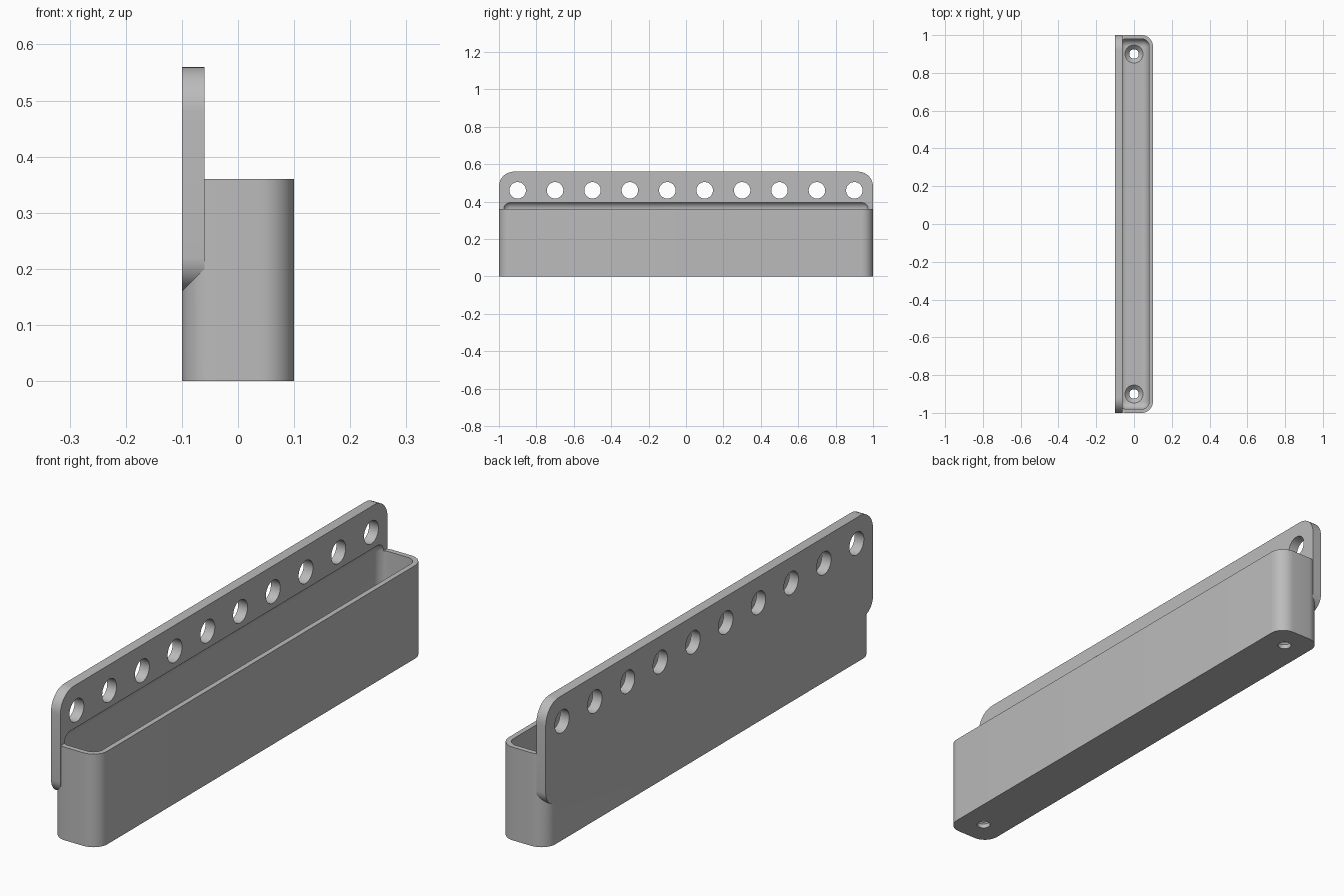
import bpy
import bmesh
import math
from mathutils import Matrix, Vector

if "Cube" in bpy.data.objects:
    bpy.data.objects.remove(bpy.data.objects["Cube"])

GREY = (0.5, 0.5, 0.5)
mat = bpy.data.materials.new("grey_plastic")
mat.use_nodes = True
mat.diffuse_color = (*GREY, 1)
mat.node_tree.nodes["Principled BSDF"].inputs["Base Color"].default_value = (*GREY, 1)


def finish(name, bm):
    bmesh.ops.recalc_face_normals(bm, faces=bm.faces[:])
    mesh = bpy.data.meshes.new(name)
    bm.to_mesh(mesh)
    bm.free()
    mesh.materials.append(mat)
    obj = bpy.data.objects.new(name, mesh)
    bpy.context.collection.objects.link(obj)
    return obj


def block(name, low, high, rounds):
    """Box between two corners; rounds = (edge test, radius) pairs."""
    low, high = Vector(low), Vector(high)
    bm = bmesh.new()
    bmesh.ops.create_cube(bm, size=1)
    for v in bm.verts:
        v.co = (low + high) / 2 + v.co * (high - low)
    for test, radius in rounds:
        edges = [e for e in bm.edges
                 if test((e.verts[0].co - e.verts[1].co).normalized(),
                         (e.verts[0].co + e.verts[1].co) / 2)]
        bmesh.ops.bevel(bm, geom=edges, offset=radius, segments=10,
                        profile=0.5, affect='EDGES', clamp_overlap=False)
    return finish(name, bm)


def add_cylinder(bm, matrix, r_low, r_high, depth):
    bmesh.ops.create_cone(bm, cap_ends=True, segments=48, radius1=r_low,
                          radius2=r_high, depth=depth, matrix=matrix)


def combine(target, other, operation):
    mod = target.modifiers.new(operation.lower(), 'BOOLEAN')
    mod.operation = operation
    mod.solver = 'EXACT'
    mod.object = other
    bpy.context.view_layer.objects.active = target
    bpy.ops.object.modifier_apply(modifier=mod.name)
    bpy.data.objects.remove(other)


# Tray body with rounded upright corners
tray = block("wall_tray", (-0.1, -1, 0), (0.1, 1, 0.36),
             [(lambda d, m: abs(d.z) > 0.9, 0.06)])

# Mounting plate, rounded at its top and bottom corners
plate = block("mounting_plate", (-0.1, -1, 0.16), (-0.06, 1, 0.56),
              [(lambda d, m: abs(d.x) > 0.9 and m.z > 0.5, 0.08),
               (lambda d, m: abs(d.x) > 0.9 and m.z < 0.17, 0.06)])
combine(tray, plate, 'UNION')

# Hollow with filleted edges, running slightly up into the plate
hollow = block("hollow_cutter", (-0.08, -0.98, 0.04), (0.08, 0.98, 0.40),
               [(lambda d, m: True, 0.04)])
combine(tray, hollow, 'DIFFERENCE')

# Row of round holes through the plate
bm = bmesh.new()
for i in range(10):
    place = Matrix.Translation((-0.08, -0.9 + 0.2 * i, 0.46))
    add_cylinder(bm, place @ Matrix.Rotation(math.pi / 2, 4, 'Y'), 0.044, 0.044, 0.1)
combine(tray, finish("hole_cutter", bm), 'DIFFERENCE')

# Countersunk drain holes in the floor
for y in (-0.9, 0.9):
    for z, r_low, r_high, depth in ((0.03, 0.025, 0.025, 0.1),
                                    (0.03, 0.025, 0.05, 0.025),
                                    (0.06, 0.05, 0.05, 0.04)):
        bm = bmesh.new()
        add_cylinder(bm, Matrix.Translation((0, y, z)), r_low, r_high, depth)
        combine(tray, finish("drain_cutter", bm), 'DIFFERENCE')

# Smooth rounds, crisp edges
bpy.ops.object.select_all(action='DESELECT')
tray.select_set(True)
bpy.context.view_layer.objects.active = tray
bpy.ops.object.shade_smooth_by_angle(angle=math.radians(30))
